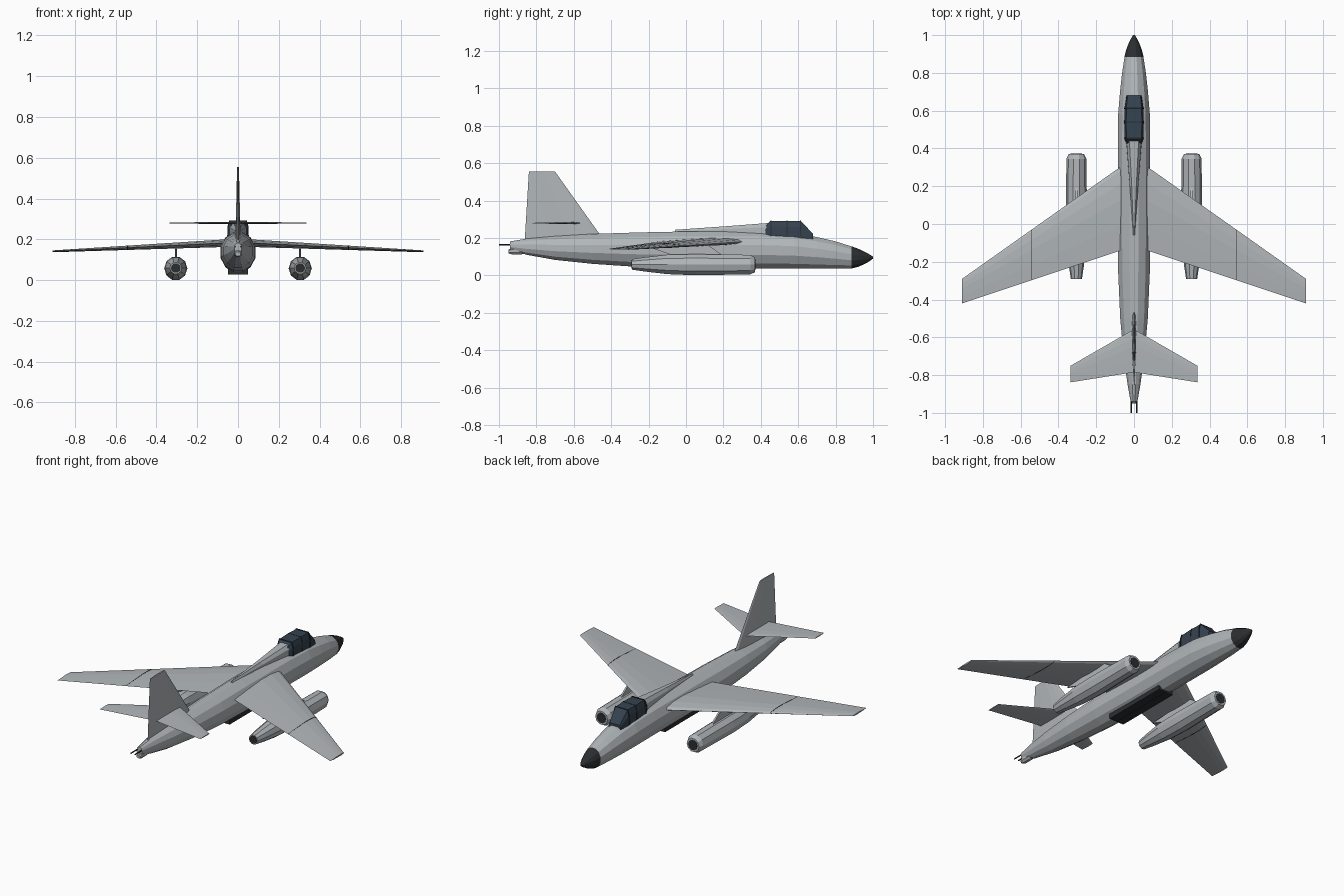
import bpy, bmesh, math


def material(name, rgb):
    m = bpy.data.materials.new(name)
    m.diffuse_color = (*rgb, 1)
    return m


GREY = material("airframe grey", (0.44, 0.47, 0.49))
DARK = material("dark", (0.025, 0.027, 0.03))
GLASS = material("glass", (0.035, 0.055, 0.08))


def loft(name, rings, mat):
    """Skin a list of equal-length point rings and cap both ends."""
    bm = bmesh.new()
    vs = [[bm.verts.new(p) for p in r] for r in rings]
    n = len(vs[0])
    for a, b in zip(vs, vs[1:]):
        for i in range(n):
            j = (i + 1) % n
            bm.faces.new((a[i], a[j], b[j], b[i]))
    bm.faces.new(vs[0])
    bm.faces.new(vs[-1])
    bmesh.ops.recalc_face_normals(bm, faces=bm.faces)
    me = bpy.data.meshes.new(name)
    bm.to_mesh(me)
    bm.free()
    ob = bpy.data.objects.new(name, me)
    me.materials.append(mat)
    bpy.context.collection.objects.link(ob)
    return ob


def tube(name, sections, mat, sides=12, x=0):
    """Body along y; each section is (y, half width, bottom z, top z)."""
    k = 1 / math.cos(math.pi / sides)
    rings = []
    for y, w, lo, hi in sections:
        ring = []
        for i in range(sides):
            a = 2 * math.pi * (i + 0.5) / sides
            ring.append((x + w * k * math.sin(a), y,
                         (lo + hi) / 2 + (hi - lo) / 2 * k * math.cos(a)))
        rings.append(ring)
    return loft(name, rings, mat)


# chord fraction, thickness fraction
FOIL = [(0, 0), (0.05, 0.28), (0.2, 0.47), (0.4, 0.5), (0.7, 0.3), (1, 0.03),
        (0.7, -0.3), (0.4, -0.5), (0.2, -0.47), (0.05, -0.28)]


def surface(name, stations, mat=GREY, upright=False, side=1):
    """Aerofoil surface; each station is (span, leading y, trailing y, z or x, thickness)."""
    rings = []
    for s, le, te, off, t in stations:
        pts = [(le + (te - le) * c, off + t * h) for c, h in FOIL]
        rings.append([(h, y, s) if upright else (side * s, y, h) for y, h in pts])
    return loft(name, rings, mat)


def hood(name, sections, mat):
    """Canopy style body; section is (y, base half width, top half width, base z, top z)."""
    rings = []
    for y, wb, wt, zb, zt in sections:
        zm = zb + (zt - zb) * 0.65
        rings.append([(-wb, y, zb), (-wb * 0.97, y, zm), (-wt, y, zt),
                      (wt, y, zt), (wb * 0.97, y, zm), (wb, y, zb)])
    return loft(name, rings, mat)


# Fuselage and radome
tube("fuselage", [
    (-0.94, 0.018, 0.135, 0.182), (-0.85, 0.034, 0.11, 0.197),
    (-0.7, 0.055, 0.083, 0.21), (-0.5, 0.073, 0.062, 0.222),
    (-0.25, 0.084, 0.045, 0.23), (0.0, 0.086, 0.038, 0.235),
    (0.4, 0.086, 0.038, 0.234), (0.58, 0.084, 0.037, 0.225),
    (0.7, 0.074, 0.036, 0.205), (0.8, 0.063, 0.036, 0.182),
    (0.885, 0.05, 0.038, 0.155)], GREY)
tube("nose_cone", [
    (0.885, 0.0505, 0.037, 0.156), (0.92, 0.042, 0.046, 0.143),
    (0.955, 0.029, 0.061, 0.127), (0.98, 0.017, 0.075, 0.113),
    (1.0, 0.005, 0.09, 0.1)], DARK)

# Canopy and the spine behind it
hood("canopy", [
    (0.395, 0.03, 0.025, 0.21, 0.237), (0.45, 0.05, 0.04, 0.21, 0.29),
    (0.54, 0.052, 0.042, 0.2, 0.292), (0.615, 0.05, 0.04, 0.2, 0.29),
    (0.68, 0.04, 0.034, 0.19, 0.222)], GLASS)
hood("canopy_spine", [
    (-0.06, 0.004, 0.002, 0.22, 0.244), (0.2, 0.023, 0.012, 0.22, 0.262),
    (0.45, 0.042, 0.025, 0.22, 0.281)], GREY)
for y in (0.455, 0.54, 0.612):
    hood("canopy_frame", [(y - 0.003, 0.053, 0.043, 0.21, 0.293),
                          (y + 0.003, 0.053, 0.043, 0.21, 0.293)], DARK)

# Bomb bay doors
for s in (1, -1):
    tube("bomb_bay_door", [(-0.15, 0.024, 0.028, 0.06), (0.27, 0.024, 0.028, 0.06)],
         DARK, sides=4, x=s * 0.025)

# Fin
surface("fin", [(0.19, -0.44, -0.862, 0, 0.026), (0.555, -0.7, -0.84, 0, 0.009)],
        upright=True)

# Wings, tailplanes, engines and guns, one side then the other
for s, label in ((1, "right"), (-1, "left")):
    surface(label + "_wing", [(0.04, 0.325, -0.13, 0.182, 0.038),
                              (0.91, -0.29, -0.42, 0.141, 0.009)], side=s)
    surface(label + "_wing_fold", [(0.54, -0.027, -0.297, 0.1585, 0.024),
                                   (0.543, -0.029, -0.298, 0.1584, 0.024)], DARK, side=s)
    surface(label + "_tailplane", [(0.0, -0.557, -0.785, 0.28, 0.011),
                                   (0.335, -0.75, -0.838, 0.28, 0.005)], side=s)
    ex = s * 0.305
    tube(label + "_engine", [
        (-0.29, 0.028, 0.031, 0.087), (-0.22, 0.038, 0.021, 0.097),
        (-0.1, 0.05, 0.007, 0.111), (0.05, 0.054, 0.001, 0.114),
        (0.345, 0.05, 0.006, 0.11), (0.37, 0.039, 0.018, 0.097)], GREY, 10, ex)
    tube(label + "_intake", [(0.36, 0.029, 0.028, 0.087), (0.372, 0.029, 0.028, 0.087)],
         DARK, 10, ex)
    tube(label + "_exhaust", [(-0.292, 0.023, 0.036, 0.082), (-0.28, 0.023, 0.036, 0.082)],
         DARK, 10, ex)
    # Pylon: swept slab between wing and nacelle
    loft(label + "_pylon", [[(ex + d, y, z) for y, z in
         ((-0.2, 0.152), (0.11, 0.168), (0.2, 0.105), (-0.05, 0.1))]
         for d in (-0.005, 0.005)], GREY)
    tube(label + "_tail_gun", [(-1.0, 0.0035, 0.16, 0.167), (-0.92, 0.0035, 0.16, 0.167)],
         DARK, 8, s * 0.014)

# Tail turret
tube("tail_turret", [(-0.95, 0.012, 0.118, 0.138), (-0.93, 0.018, 0.112, 0.15),
                     (-0.88, 0.018, 0.112, 0.15), (-0.86, 0.008, 0.122, 0.15)], GREY, 8)
